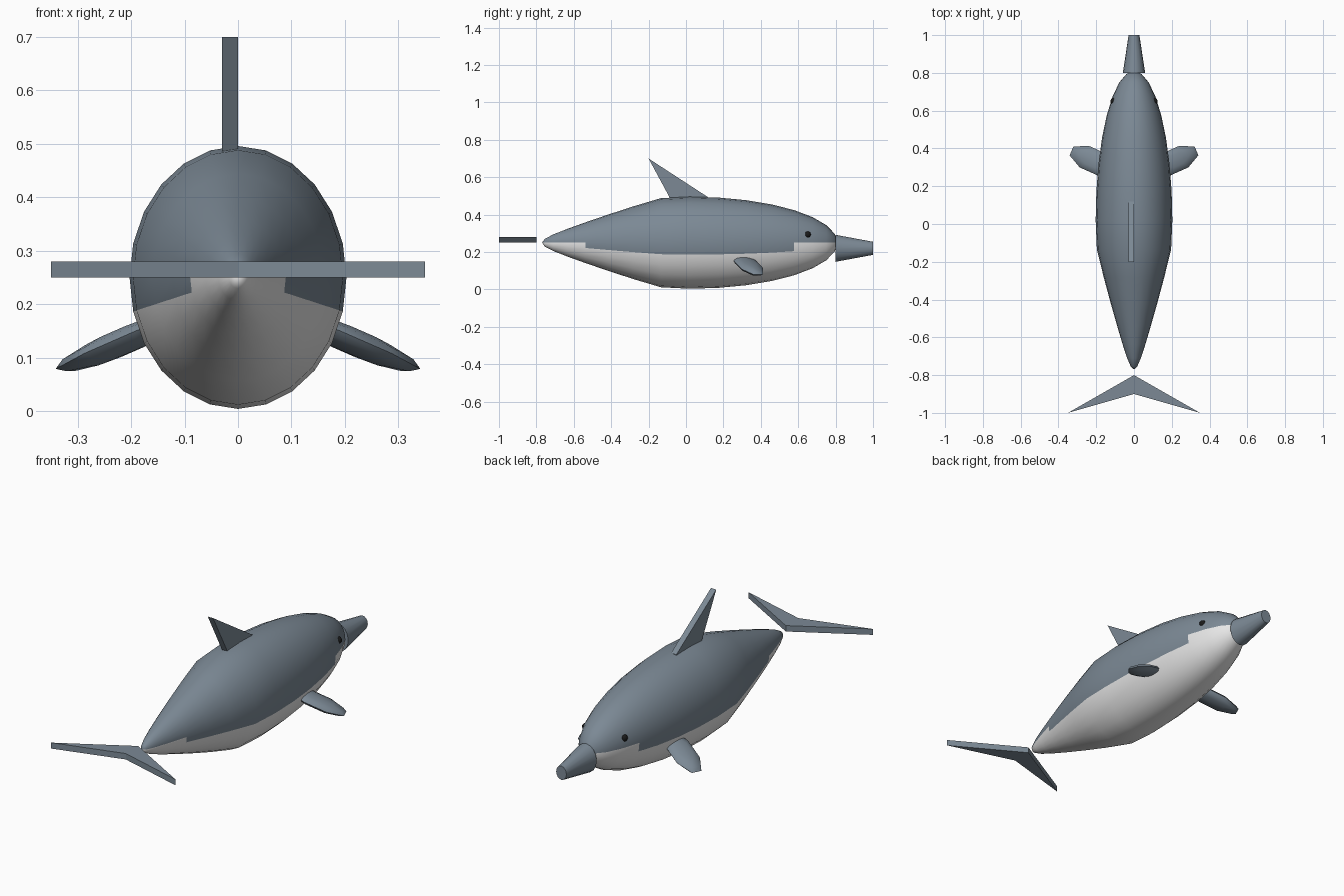
import bpy, bmesh, math
from mathutils import Matrix, Vector

if "Cube" in bpy.data.objects:
    bpy.data.objects.remove(bpy.data.objects["Cube"])


def material(name, rgb):
    m = bpy.data.materials.new(name)
    m.diffuse_color = (*rgb, 1)
    m.use_nodes = True
    m.node_tree.nodes["Principled BSDF"].inputs["Base Color"].default_value = m.diffuse_color
    return m


GREY = material("slate_grey", (0.2, 0.25, 0.3))
WHITE = material("belly_white", (0.8, 0.8, 0.8))
BLACK = material("eye_black", (0.01, 0.01, 0.01))


def finish(name, bm, mats, angle=40):
    bmesh.ops.recalc_face_normals(bm, faces=bm.faces)
    mesh = bpy.data.meshes.new(name)
    bm.to_mesh(mesh)
    bm.free()
    for m in mats:
        mesh.materials.append(m)
    ob = bpy.data.objects.new(name, mesh)
    bpy.context.collection.objects.link(ob)
    bpy.ops.object.select_all(action='DESELECT')
    ob.select_set(True)
    bpy.context.view_layer.objects.active = ob
    bpy.ops.object.shade_smooth_by_angle(angle=math.radians(angle))
    return ob


def prism(name, points, offset):
    """Flat outline extruded along an offset."""
    bm = bmesh.new()
    face = bm.faces.new([bm.verts.new(p) for p in points])
    new = bmesh.ops.extrude_face_region(bm, geom=[face])["geom"]
    bmesh.ops.translate(bm, vec=offset,
                        verts=[v for v in new if isinstance(v, bmesh.types.BMVert)])
    return finish(name, bm, [GREY], 30)


# Body: stretched sphere with its poles along y, tapered toward the tail
bm = bmesh.new()
bmesh.ops.create_uvsphere(bm, u_segments=24, v_segments=16, radius=1,
                          matrix=Matrix.Rotation(math.radians(-90), 4, 'X'))
for v in bm.verts:
    y = 0.02 + 0.79 * v.co.y
    taper = 1 - 0.9 * max(0, -y - 0.12)
    v.co = (v.co.x * 0.203 * taper, y, 0.25 + v.co.z * 0.246 * taper)
# Belly: lower faces, rising by one row near both ends
for f in bm.faces:
    c = f.calc_center_median()
    taper = 1 - 0.9 * max(0, -c.y - 0.12)
    ring = math.sqrt(max(0.0, 1 - ((c.y - 0.02) / 0.79) ** 2)) * 0.246 * taper
    middle = -0.54 < c.y < 0.58
    limit = 0.25 - 0.25 * ring if middle else 0.25
    f.material_index = 1 if c.z < limit else 0
finish("body", bm, [GREY, WHITE], 60)

# Beak: oval tapered cone
bm = bmesh.new()
bmesh.ops.create_cone(bm, cap_ends=True, segments=16, radius1=0.072, radius2=0.035, depth=0.2,
                      matrix=Matrix.Translation((0, 0.9, 0.22)) @ Matrix.Diagonal((0.82, 1, 1, 1))
                      @ Matrix.Rotation(math.radians(-90), 4, 'X'))
finish("beak", bm, [GREY])

# Dorsal fin and tail fluke
prism("dorsal_fin", [(-0.03, y, z) for y, z in
                     ((-0.08, 0.478), (0.12, 0.478), (0.12, 0.492), (-0.2, 0.70))], (0.03, 0, 0))
prism("tail_fluke", [(0, -0.8, 0.25), (0.35, -1, 0.25), (0, -0.9, 0.25), (-0.35, -1, 0.25)],
      (0, 0, 0.03))

# Flippers and eyes on both sides
along = Vector((0.846, 0.38, -0.37)).normalized()
across = Vector((-0.4, 0.914, 0.02))
across = (across - along * across.dot(along)).normalized()
normal = along.cross(across)
axes = Matrix((along, across, normal)).transposed().to_4x4()
for side, label in ((1, "right"), (-1, "left")):
    mirror = Matrix.Diagonal((side, 1, 1, 1))
    bm = bmesh.new()
    bmesh.ops.create_uvsphere(bm, u_segments=8, v_segments=6, radius=1,
                              matrix=mirror @ Matrix.Translation((0.215, 0.335, 0.13)) @ axes
                              @ Matrix.Diagonal((0.148, 0.067, 0.024, 1))
                              @ Matrix.Rotation(math.radians(22.5), 4, 'Z'))
    finish(label + "_flipper", bm, [GREY], 60)
    bm = bmesh.new()
    bmesh.ops.create_uvsphere(bm, u_segments=12, v_segments=8, radius=0.018,
                              matrix=Matrix.Translation((side * 0.107, 0.65, 0.293)))
    finish(label + "_eye", bm, [BLACK])
